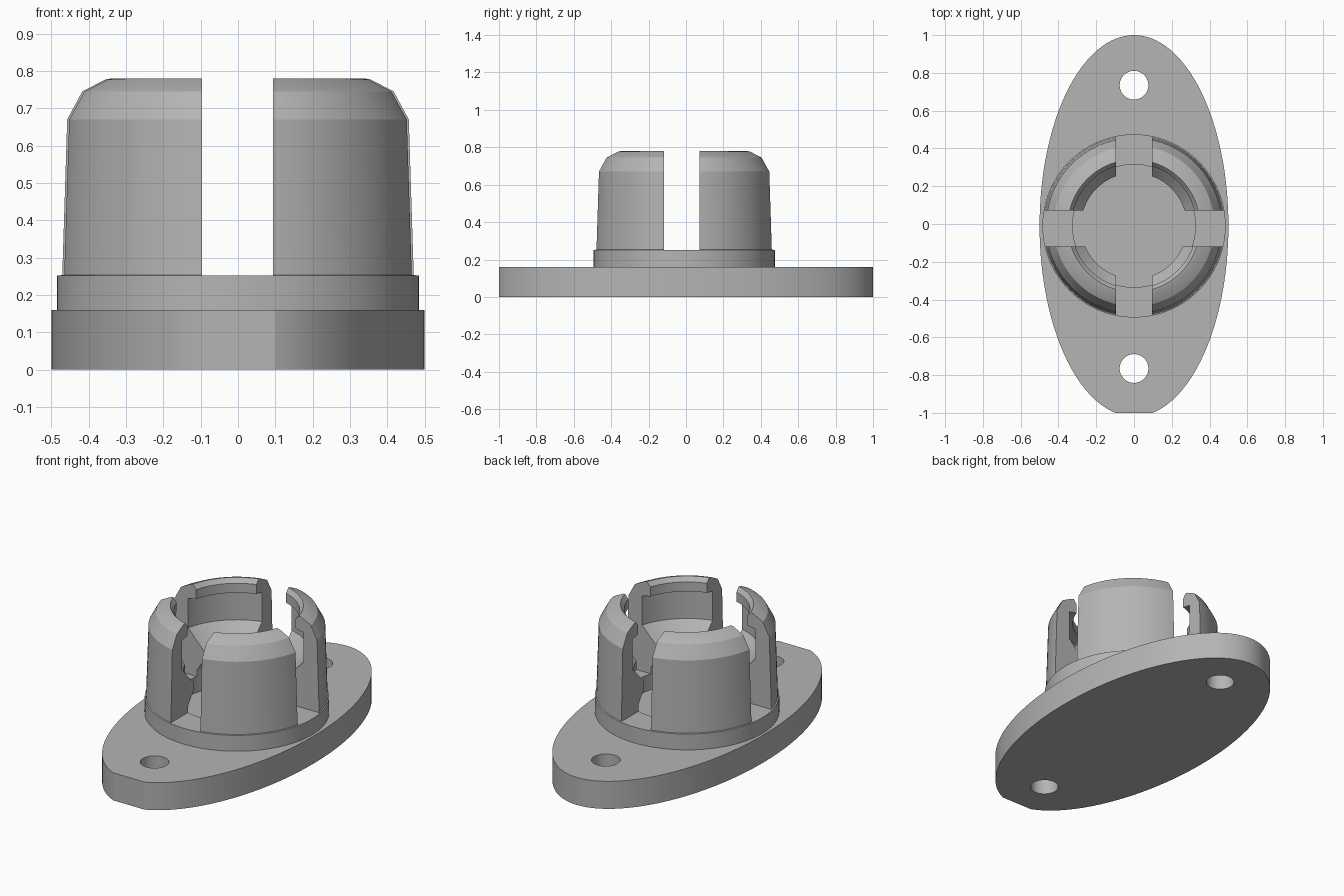
import bpy
import bmesh
from math import cos, sin, pi, radians

CENTRE_Y = -0.01

default = bpy.data.objects.get("Cube")
if default:
    bpy.data.objects.remove(default, do_unlink=True)

# Single grey material
grey = bpy.data.materials.new("plain_grey")
grey.use_nodes = True
grey.diffuse_color = (0.46, 0.46, 0.46, 1)
grey.node_tree.nodes["Principled BSDF"].inputs["Base Color"].default_value = grey.diffuse_color


def finish(name, bm):
    bmesh.ops.recalc_face_normals(bm, faces=bm.faces)
    mesh = bpy.data.meshes.new(name)
    bm.to_mesh(mesh)
    bm.free()
    mesh.materials.append(grey)
    obj = bpy.data.objects.new(name, mesh)
    bpy.context.collection.objects.link(obj)
    return obj


def prism(name, outline, z0, z1):
    """Extrude a flat outline upwards."""
    bm = bmesh.new()
    face = bm.faces.new([bm.verts.new((x, y, z0)) for x, y in outline])
    top = bmesh.ops.extrude_face_region(bm, geom=[face])["geom"]
    verts = [v for v in top if isinstance(v, bmesh.types.BMVert)]
    bmesh.ops.translate(bm, verts=verts, vec=(0, 0, z1 - z0))
    return finish(name, bm)


def ellipse(rx, ry, cy, count):
    return [(rx * cos(2 * pi * i / count), cy + ry * sin(2 * pi * i / count))
            for i in range(count)]


def lathe(name, profile, cy, count):
    """Turn a closed (radius, height) profile into a ring."""
    bm = bmesh.new()
    rings = [[bm.verts.new((r * cos(2 * pi * i / count), cy + r * sin(2 * pi * i / count), z))
              for r, z in profile] for i in range(count)]
    n = len(profile)
    for i in range(count):
        a, b = rings[i], rings[(i + 1) % count]
        for j in range(n):
            k = (j + 1) % n
            bm.faces.new((a[j], b[j], b[k], a[k]))
    return finish(name, bm)


def cut(obj, cutter):
    """Subtract the cutter and remove it."""
    cutter.hide_render = True
    mod = obj.modifiers.new("cut", "BOOLEAN")
    mod.operation = "DIFFERENCE"
    mod.solver = "EXACT"
    mod.object = cutter
    bpy.context.view_layer.objects.active = obj
    bpy.ops.object.modifier_apply(modifier=mod.name)
    bpy.data.objects.remove(cutter, do_unlink=True)


def box_outline(x0, x1, y0, y1):
    return [(x0, y0), (x1, y0), (x1, y1), (x0, y1)]


# Oval flange with one end trimmed flat
oval = ellipse(0.5, 1.01, CENTRE_Y, 128)
oval = [p for p in oval if p[1] > -1]
split = next(i for i, p in enumerate(oval) if p[0] > 0 and p[1] < -0.9)
oval[split:split] = [(-0.1, -1), (0.1, -1)]
flange = prism("flange", oval, 0, 0.16)

# Screw holes
for y in (0.735, -0.765):
    cut(flange, prism("hole_cutter", ellipse(0.076, 0.076, y, 40), -0.1, 0.3))

# Clip socket: outer wall, rounded rim, inner lip, groove and retaining ridge
wall = [(0.485, 0.155), (0.485, 0.252), (0.478, 0.254), (0.465, 0.67),
        (0.425, 0.745), (0.365, 0.777), (0.35, 0.78),
        (0.33, 0.755), (0.33, 0.70), (0.38, 0.69), (0.38, 0.52),
        (0.28, 0.41), (0.28, 0.36), (0.325, 0.29), (0.325, 0.155)]
socket = lathe("clip_socket", wall, CENTRE_Y, 96)

# Crossing slots split the socket into four fingers
for outline in (box_outline(-0.096, 0.094, -1, 1), box_outline(-1, 1, -0.118, 0.072)):
    cut(socket, prism("slot_cutter", outline, 0.252, 1))

# Smooth round surfaces, crisp edges
for obj in (flange, socket):
    bpy.ops.object.select_all(action="DESELECT")
    obj.select_set(True)
    bpy.context.view_layer.objects.active = obj
    bpy.ops.object.shade_smooth_by_angle(angle=radians(25))
